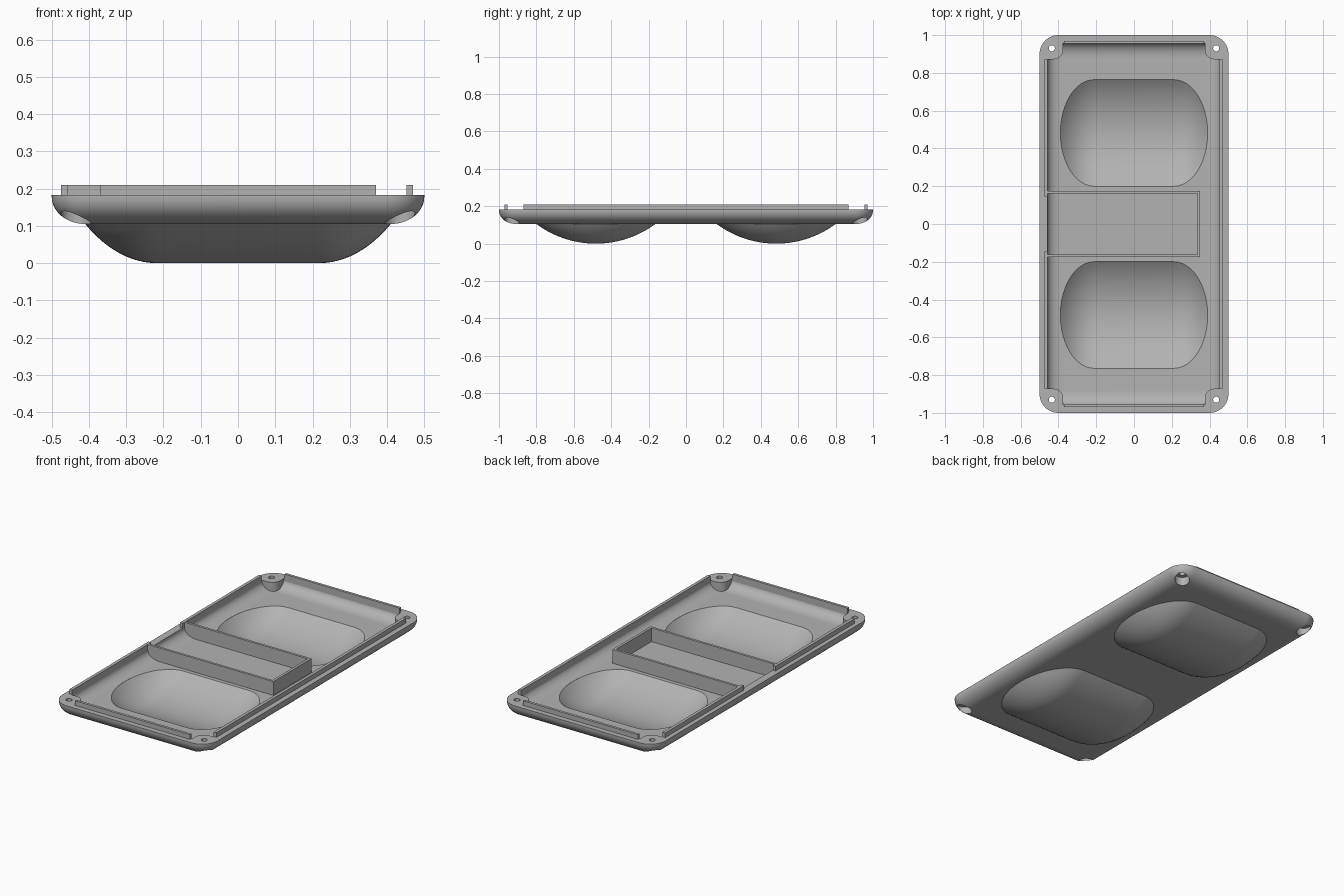
import bpy, bmesh, math

if "Cube" in bpy.data.objects:
    bpy.data.objects.remove(bpy.data.objects["Cube"], do_unlink=True)

grey = bpy.data.materials.new("plain grey")
grey.use_nodes = True
grey.diffuse_color = (0.45, 0.45, 0.45, 1)
grey.node_tree.nodes["Principled BSDF"].inputs["Base Color"].default_value = grey.diffuse_color

RIM, FLOOR, BASE, LIP = 0.183, 0.13, 0.105, 0.21
CORNERS = [(sx * 0.435, sy * 0.93) for sx in (-1, 1) for sy in (-1, 1)]


def loft(name, rings):
    """Closed solid through rings that share a point count."""
    bm = bmesh.new()
    loops = [[bm.verts.new(p) for p in ring] for ring in rings]
    for a, b in zip(loops, loops[1:]):
        for i in range(len(a)):
            j = (i + 1) % len(a)
            bm.faces.new((a[i], a[j], b[j], b[i]))
    bm.faces.new(loops[0][::-1])
    bm.faces.new(loops[-1])
    bmesh.ops.recalc_face_normals(bm, faces=bm.faces)
    mesh = bpy.data.meshes.new(name)
    bm.to_mesh(mesh)
    bm.free()
    ob = bpy.data.objects.new(name, mesh)
    bpy.context.collection.objects.link(ob)
    mesh.materials.append(grey)
    return ob


def rounded_rect(hx, hy, r, z, cx=0, cy=0, n=12):
    ring = []
    for k, (sx, sy) in enumerate([(1, 1), (-1, 1), (-1, -1), (1, -1)]):
        for i in range(n + 1):
            a = math.pi / 2 * (k + i / n)
            ring.append((cx + sx * (hx - r) + r * math.cos(a),
                         cy + sy * (hy - r) + r * math.sin(a), z))
    return ring


def tray_solid(name, inset, wide, low, high, top):
    """Rounded slab whose bottom edge curves in by the given width."""
    rings = []
    for i in range(13):
        a = math.pi / 2 * (1 - i / 12)
        d = inset + wide * (1 - math.cos(a))
        rings.append(rounded_rect(0.5 - d, 1 - d, max(0.1 - d, 0.008),
                                  low + (high - low) * (1 - math.sin(a))))
    rings.append(rounded_rect(0.5 - inset, 1 - inset, 0.1 - inset, top))
    return loft(name, rings)


def bowl(name, cy, flat, ex, ey, bottom, edge, top, n=24):
    """Elongated bowl: a circular arc in section with elliptical ends."""
    sag = edge - bottom
    radius = (ey * ey + sag * sag) / (2 * sag)

    def ring(f, z):
        pts = []
        for side in (0, 1):
            for i in range(n + 1):
                a = -math.pi / 2 + math.pi * (side + i / n)
                pts.append(((1 - 2 * side) * flat + ex * f * math.cos(a),
                            cy + ey * f * math.sin(a), z))
        return pts

    rings = []
    for i in range(17):
        f = max(i / 16, 0.01)
        rings.append(ring(f, bottom + radius - math.sqrt(radius ** 2 - (ey * f) ** 2)))
    rings.append(ring(1, top))
    return loft(name, rings)


def cylinder(name, x, y, r, z0, z1):
    return loft(name, [rounded_rect(r, r, r - 0.0005, z, x, y, 8) for z in (z0, z1)])


def box(name, x0, x1, y0, y1, z0, z1):
    return loft(name, [[(x0, y0, z), (x1, y0, z), (x1, y1, z), (x0, y1, z)] for z in (z0, z1)])


def combine(target, tool, operation):
    mod = target.modifiers.new("combine", "BOOLEAN")
    mod.operation, mod.solver, mod.object = operation, "EXACT", tool
    bpy.ops.object.select_all(action="DESELECT")
    bpy.context.view_layer.objects.active = target
    target.select_set(True)
    bpy.ops.object.modifier_apply(modifier=mod.name)
    bpy.data.objects.remove(tool, do_unlink=True)


# Tray body with two bowls bulging below
tray = tray_solid("tray", 0, 0.09, BASE, 0.178, RIM)
for s in (-1, 1):
    combine(tray, bowl("bowl_outside", s * 0.482, 0.217, 0.193, 0.318, 0, BASE, 0.117), "UNION")

# Hollow interior, leaving a screw boss in each corner
cavity = tray_solid("cavity", 0.043, 0.075, FLOOR, 0.178, 0.3)
for x, y in CORNERS:
    sx, sy = math.copysign(1, x), math.copysign(1, y)
    boss = loft("boss", [rounded_rect(0.1, 0.1, 0.05, z, sx * 0.475, sy * 0.972) for z in (0.1, 0.4)])
    combine(cavity, boss, "DIFFERENCE")
combine(tray, cavity, "DIFFERENCE")
for s in (-1, 1):
    combine(tray, bowl("bowl_inside", s * 0.482, 0.21, 0.18, 0.2825, 0.035, FLOOR, 0.16), "DIFFERENCE")

# Screw holes, counterbored from below
for x, y in CORNERS:
    combine(tray, cylinder("counterbore", x, y, 0.04, 0.05, 0.155), "DIFFERENCE")
    combine(tray, cylinder("screw_hole", x, y, 0.016, 0.1, 0.3), "DIFFERENCE")

bpy.ops.object.select_all(action="DESELECT")
bpy.context.view_layer.objects.active = tray
tray.select_set(True)
bpy.ops.object.shade_smooth_by_angle(angle=math.radians(25))

# Raised locating lips around the rim
box("right_lip", 0.452, 0.47, -0.87, 0.87, 0.17, LIP)
for s, end in ((-1, "front"), (1, "back")):
    ya, yb = sorted((s * 0.955, s * 0.97))
    box(end + "_lip", -0.37, 0.37, ya, yb, 0.17, LIP)
    ya, yb = sorted((s * 0.145, s * 0.87))
    box(end + "_left_lip", -0.475, -0.457, ya, yb, 0.17, LIP)

# Open-ended compartment across the middle
    ya, yb = sorted((s * 0.162, s * 0.176))
    box(end + "_divider", -0.465, 0.35, ya, yb, 0.12, LIP)
box("divider_end", 0.335, 0.35, -0.162, 0.162, 0.12, LIP)
